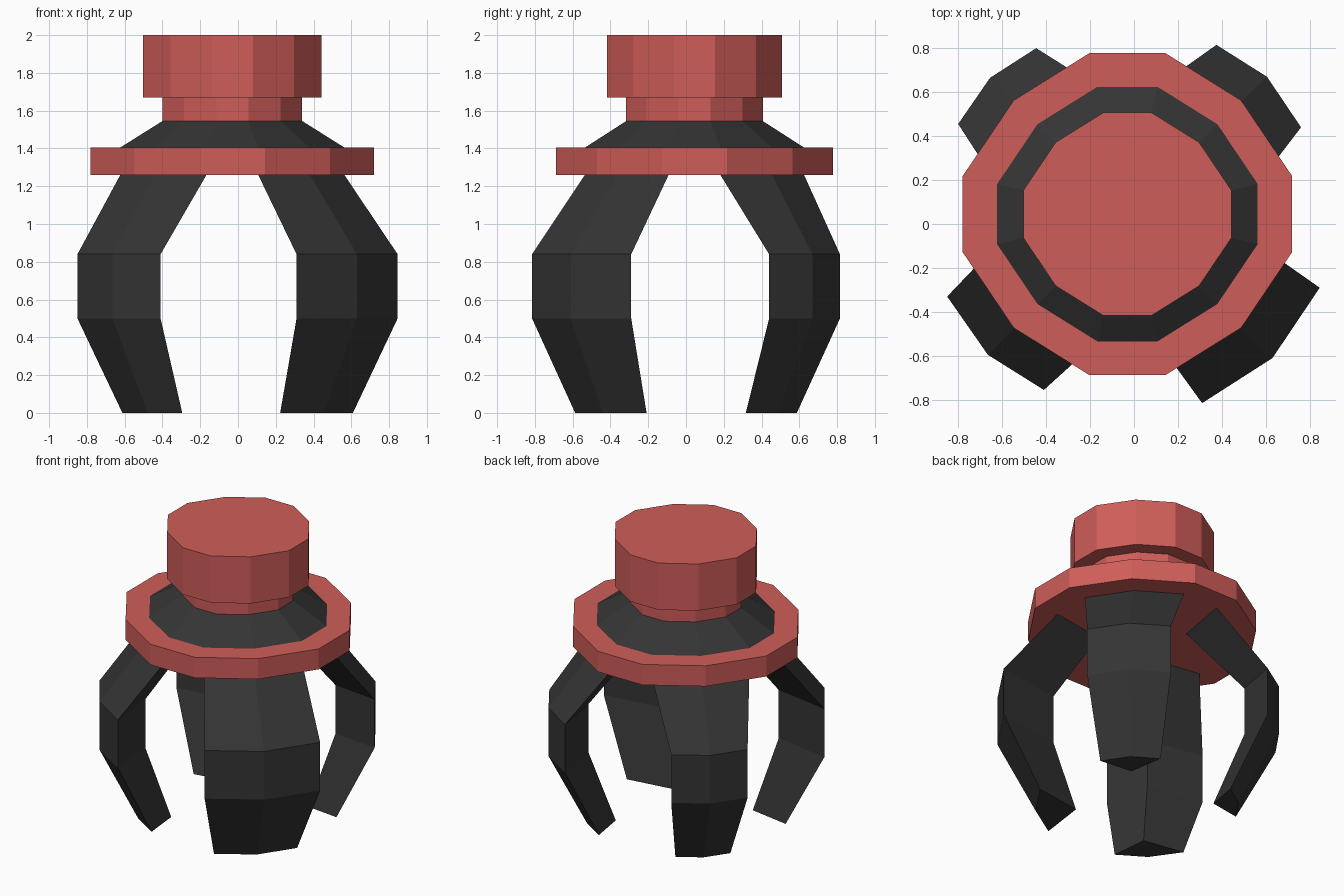
import bpy, bmesh
from mathutils import Vector

if "Cube" in bpy.data.objects:
    bpy.data.objects.remove(bpy.data.objects["Cube"])

CX, CY = -0.03, 0.045  # centre of the round hub


def material(name, rgb):
    m = bpy.data.materials.new(name)
    m.diffuse_color = (*rgb, 1)
    m.use_nodes = True
    m.node_tree.nodes["Principled BSDF"].inputs["Base Color"].default_value = m.diffuse_color
    return m


RED = material("red_paint", (0.62, 0.11, 0.10))
BLACK = material("black_rubber", (0.035, 0.035, 0.035))


def loft(name, rings, mat):
    """Skin a stack of equal-length rings and cap both ends."""
    bm = bmesh.new()
    loops = [[bm.verts.new(p) for p in ring] for ring in rings]
    n = len(loops[0])
    for a, b in zip(loops, loops[1:]):
        for i in range(n):
            j = (i + 1) % n
            bm.faces.new((a[i], a[j], b[j], b[i]))
    bm.faces.new(loops[0][::-1])
    bm.faces.new(loops[-1])
    bmesh.ops.recalc_face_normals(bm, faces=bm.faces[:])
    mesh = bpy.data.meshes.new(name)
    bm.to_mesh(mesh)
    bm.free()
    mesh.materials.append(mat)
    ob = bpy.data.objects.new(name, mesh)
    bpy.context.collection.objects.link(ob)
    return ob


def hub_ring(r, z):
    """Twelve-sided ring, slightly squarish like the hub."""
    quarter = [(1, 0.23), (0.69, 0.69), (0.23, 0.977)]
    pts = quarter + [(-x, y) for x, y in quarter[::-1]]
    pts += [(-x, -y) for x, y in pts]
    return [(CX + r * x, CY + r * y, z) for x, y in pts]


# Round hub: flange, cone, neck and cap
for name, r0, z0, r1, z1, mat in [
    ("flange", 0.75, 1.26, 0.75, 1.405, RED),
    ("cone_collar", 0.593, 1.405, 0.37, 1.545, BLACK),
    ("neck", 0.37, 1.545, 0.37, 1.67, RED),
    ("cap", 0.473, 1.67, 0.473, 2.0, RED),
]:
    loft(name, [hub_ring(r0, z0), hub_ring(r1, z1)], mat)

# Claw fingers: side corner, outer ridge, side corner, inner ridge ratio
FINGERS = {
    "front_right_finger": ((0.845, -0.29), (0.63, -0.61), (0.31, -0.815), 0.59),
    "back_right_finger": ((0.76, 0.44), (0.605, 0.67), (0.375, 0.815), 0.71),
    "back_left_finger": ((-0.80, 0.455), (-0.655, 0.665), (-0.445, 0.80), 0.76),
    "front_left_finger": ((-0.85, -0.33), (-0.665, -0.595), (-0.41, -0.755), 0.67),
}
for name, (a, o, b, k) in FINGERS.items():
    section = [Vector(a), Vector(o), Vector(b), Vector(o) * k]
    sx, sy = (1 if o[0] > 0 else -1), (1 if o[1] > 0 else -1)
    root = [(0.593, 0.137), (0.41, 0.41), (0.137, 0.58), (0.2, 0.2)]
    rings = [[(*(p * 0.72), 0) for p in section],
             [(*p, 0.5) for p in section],
             [(*p, 0.84) for p in section],
             [(CX + sx * x, CY + sy * y, 1.26) for x, y in root]]
    loft(name, rings, BLACK)
